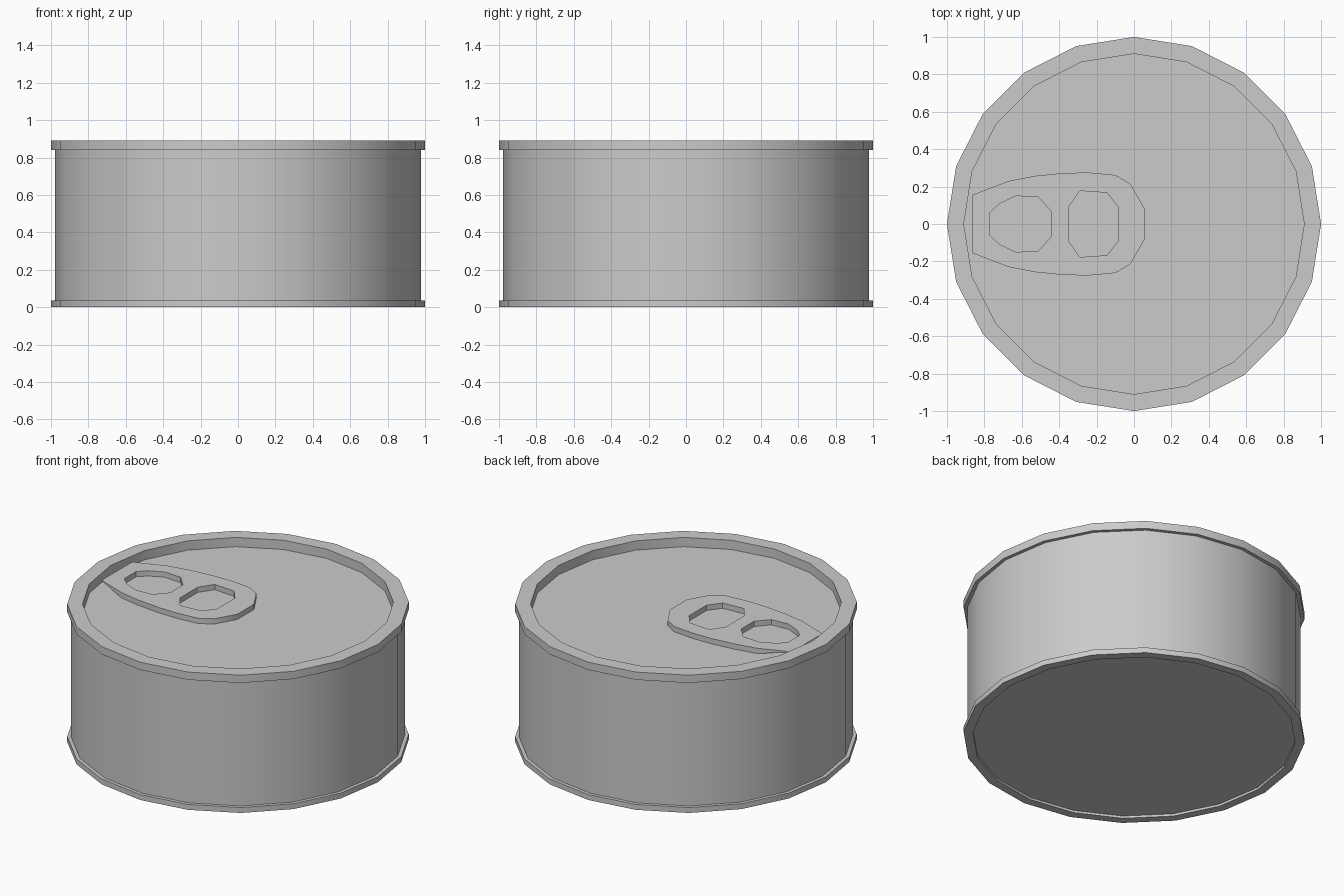
import bpy, bmesh
from math import sin, cos, pi, radians

if "Cube" in bpy.data.objects:
    bpy.data.objects.remove(bpy.data.objects["Cube"])

SIDES = 20
LID_Z, TAB_Z = 0.83, 0.865


def finish(name, bm):
    bmesh.ops.recalc_face_normals(bm, faces=bm.faces[:])
    mesh = bpy.data.meshes.new(name)
    bm.to_mesh(mesh)
    bm.free()
    obj = bpy.data.objects.new(name, mesh)
    bpy.context.collection.objects.link(obj)
    bpy.ops.object.select_all(action='DESELECT')
    obj.select_set(True)
    bpy.context.view_layer.objects.active = obj
    bpy.ops.object.shade_smooth_by_angle(angle=radians(30))
    return obj


def lathe(name, profile):
    """Stack rings of (radius, z) and cap both ends."""
    bm = bmesh.new()
    rings = [[bm.verts.new((r * cos(2 * pi * i / SIDES), r * sin(2 * pi * i / SIDES), z))
              for i in range(SIDES)] for r, z in profile]
    for a, b in zip(rings, rings[1:]):
        for i in range(SIDES):
            j = (i + 1) % SIDES
            bm.faces.new((a[i], a[j], b[j], b[i]))
    bm.faces.new(rings[0])
    bm.faces.new(rings[-1])
    return finish(name, bm)


def mirrored(half):
    """Complete an outline from its +y half."""
    return half + [(x, -y) for x, y in reversed(half)]


# Can: recessed base, bottom rim, wall, top rim, sunken lid
lathe("can_body", [(0.945, 0.015), (0.945, 0), (1, 0), (1, 0.035), (0.978, 0.035),
                   (0.978, 0.84), (1, 0.84), (1, 0.89), (0.91, 0.89), (0.91, LID_Z)])

# Pull tab: outline with two finger holes, extruded down to the lid
outline = mirrored([(-0.866, 0.155), (-0.67, 0.23), (-0.53, 0.257), (-0.37, 0.273),
                    (-0.24, 0.275), (-0.10, 0.262), (-0.02, 0.215), (0.055, 0.085)])
rear_hole = mirrored([(-0.77, 0.06), (-0.72, 0.108), (-0.63, 0.15), (-0.51, 0.143), (-0.44, 0.065)])
front_hole = mirrored([(-0.35, 0.09), (-0.29, 0.177), (-0.145, 0.167), (-0.085, 0.09)])

bm = bmesh.new()
edges = []
for loop in (outline, rear_hole, front_hole):
    verts = [bm.verts.new((x, y, TAB_Z)) for x, y in loop]
    edges += [bm.edges.new((verts[i - 1], verts[i])) for i in range(len(verts))]
bmesh.ops.triangle_fill(bm, edges=edges, use_beauty=True, normal=(0, 0, 1))
extruded = bmesh.ops.extrude_face_region(bm, geom=bm.faces[:], use_keep_orig=True)
for v in extruded["geom"]:
    if isinstance(v, bmesh.types.BMVert):
        # the hinge end thins out to an edge
        v.co.z = TAB_Z - 0.004 if v.co.x < -0.8 else LID_Z + 0.001
finish("pull_tab", bm)
